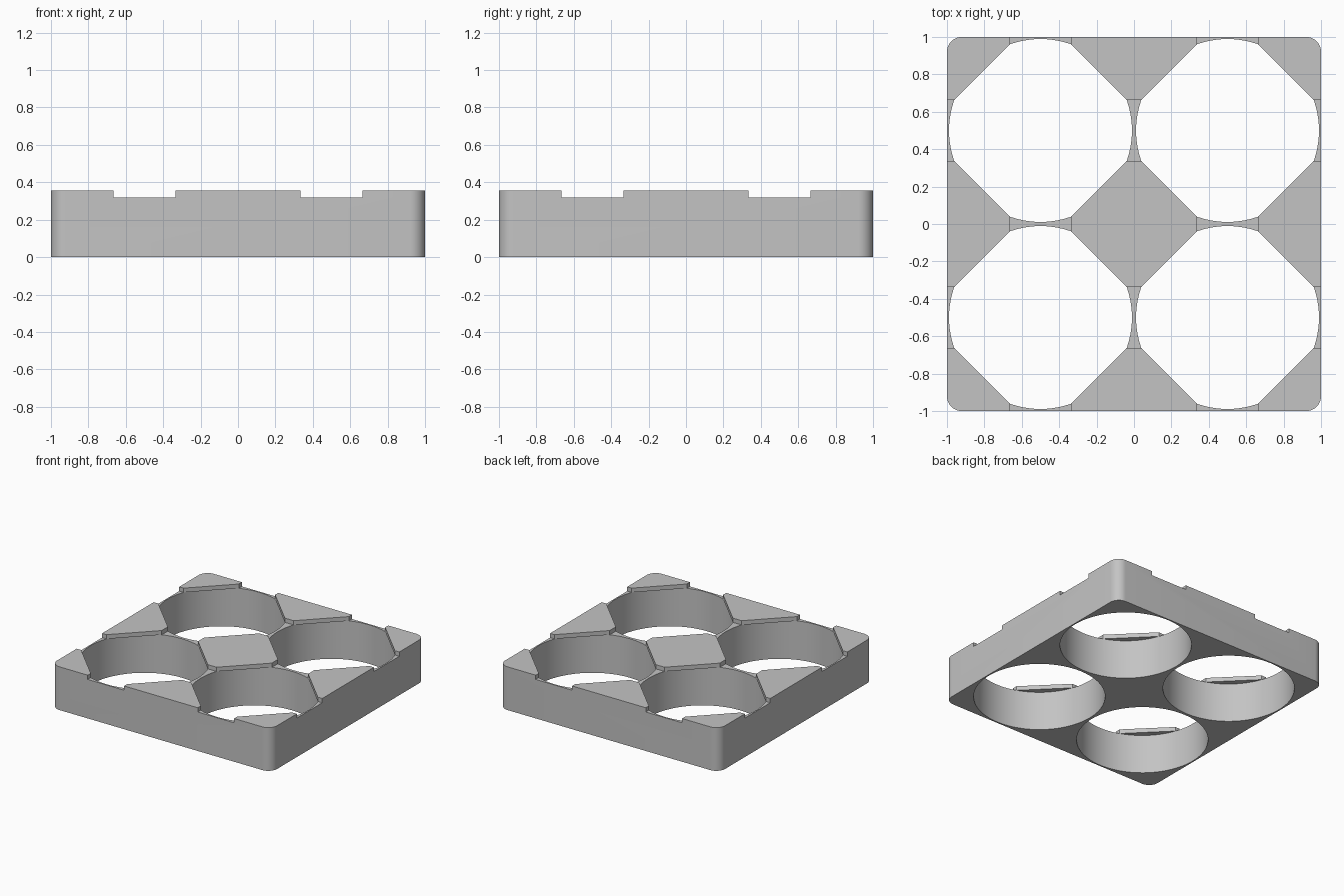
import bpy
import bmesh
from math import sin, cos, pi, radians

if "Cube" in bpy.data.objects:
    bpy.data.objects.remove(bpy.data.objects["Cube"], do_unlink=True)

BASE_TOP, TAB_TOP = 0.32, 0.355
HOLE_RADIUS, CORNER_RADIUS = 0.489, 0.08
TAB_HALF, TAB_SHORT = 0.335, 0.04

grey = bpy.data.materials.new("plain grey")
grey.use_nodes = True
grey.diffuse_color = (0.55, 0.55, 0.55, 1)
grey.node_tree.nodes["Principled BSDF"].inputs["Base Color"].default_value = grey.diffuse_color


def arc(cx, cy, radius, start, sweep, steps):
    angles = [start + sweep * i / steps for i in range(steps + 1)]
    return [(cx + radius * cos(a), cy + radius * sin(a)) for a in angles]


def prisms(name, outlines, bottom, top):
    """One object holding an upright prism for each outline."""
    bm = bmesh.new()
    for outline in outlines:
        face = bm.faces.new([bm.verts.new((x, y, bottom)) for x, y in outline])
        result = bmesh.ops.extrude_face_region(bm, geom=[face])
        raised = [v for v in result["geom"] if isinstance(v, bmesh.types.BMVert)]
        bmesh.ops.translate(bm, verts=raised, vec=(0, 0, top - bottom))
    bmesh.ops.recalc_face_normals(bm, faces=bm.faces)
    mesh = bpy.data.meshes.new(name)
    bm.to_mesh(mesh)
    bm.free()
    mesh.materials.append(grey)
    obj = bpy.data.objects.new(name, mesh)
    bpy.context.collection.objects.link(obj)
    return obj


def combine(target, tool, operation):
    """Apply a boolean and discard the tool object."""
    mod = target.modifiers.new(operation.lower(), "BOOLEAN")
    mod.operation, mod.solver, mod.object = operation, "EXACT", tool
    bpy.context.view_layer.objects.active = target
    bpy.ops.object.modifier_apply(modifier=mod.name)
    bpy.data.objects.remove(tool, do_unlink=True)


# Rounded square outline shared by the base and the tabs
inner = 1 - CORNER_RADIUS
plan = []
for i, (sx, sy) in enumerate([(1, 1), (-1, 1), (-1, -1), (1, -1)]):
    plan += arc(sx * inner, sy * inner, CORNER_RADIUS, i * pi / 2, pi / 2, 10)

# Base block with four round through holes
tray = prisms("tray", [plan], 0, BASE_TOP)
circles = [arc(x, y, HOLE_RADIUS, 0, 2 * pi, 96)[:-1] for x in (-0.5, 0.5) for y in (-0.5, 0.5)]
combine(tray, prisms("hole_cutters", circles, -0.2, 0.6), "DIFFERENCE")

# Raised eight-sided tabs overhanging the holes, trimmed to the outline
a, b = TAB_HALF, TAB_SHORT
octagon = [(a, -b), (a, b), (b, a), (-b, a), (-a, b), (-a, -b), (-b, -a), (b, -a)]
tab_outlines = [[(cx + x, cy + y) for x, y in octagon] for cx in (-1, 0, 1) for cy in (-1, 0, 1)]
tabs = prisms("tabs", tab_outlines, BASE_TOP, TAB_TOP)
combine(tabs, prisms("tab_trimmer", [plan], 0.1, 0.6), "INTERSECT")
combine(tray, tabs, "UNION")

# Smooth round walls, crisp edges
bpy.ops.object.select_all(action="DESELECT")
tray.select_set(True)
bpy.context.view_layer.objects.active = tray
bpy.ops.object.shade_smooth_by_angle(angle=radians(30))
